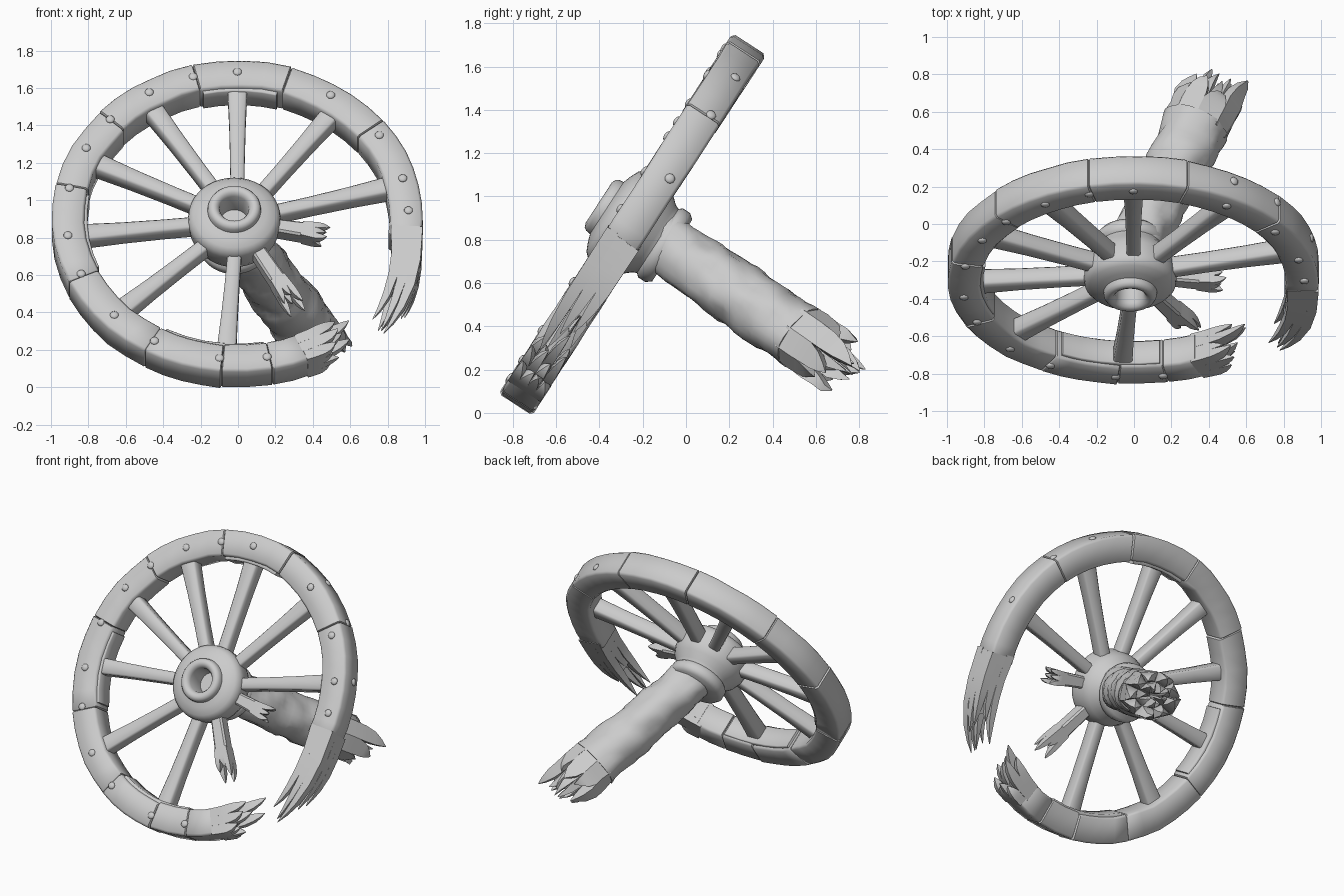
import bpy, bmesh, math, random
from math import cos, sin, pi, radians
from mathutils import Vector, Matrix, noise

random.seed(4)
cube = bpy.data.objects.get("Cube")
if cube:
    bpy.data.objects.remove(cube)

grey = bpy.data.materials.new("weathered_grey")
grey.use_nodes = True
GREY = (0.6, 0.6, 0.6, 1)
grey.diffuse_color = GREY
grey.node_tree.nodes["Principled BSDF"].inputs["Base Color"].default_value = GREY

# Wheel frame: x across, y up the wheel, z out of its front face
WHEEL = Matrix.Translation((-0.003, -0.248, 0.87)) @ Matrix.Rotation(radians(57), 4, 'X')
INNER, OUTER, HALF = 0.82, 0.993, 0.09


def finish(name, bm, matrix=Matrix(), angle=35):
    bmesh.ops.recalc_face_normals(bm, faces=bm.faces)
    mesh = bpy.data.meshes.new(name)
    bm.to_mesh(mesh)
    bm.free()
    mesh.materials.append(grey)
    obj = bpy.data.objects.new(name, mesh)
    bpy.context.collection.objects.link(obj)
    obj.matrix_world = matrix
    bpy.ops.object.select_all(action='DESELECT')
    obj.select_set(True)
    bpy.context.view_layer.objects.active = obj
    bpy.ops.object.shade_smooth_by_angle(angle=radians(angle))


def loft(bm, rings):
    loops = [[bm.verts.new(p) for p in ring] for ring in rings]
    n = len(loops[0])
    for a, b in zip(loops, loops[1:]):
        for i in range(n):
            j = (i + 1) % n
            bm.faces.new((a[i], a[j], b[j], b[i]))
    bm.faces.new(loops[0][::-1])
    bm.faces.new(loops[-1])


def splinters(bm, place, na, nb, length):
    """Fill a cross-section with tapering shards; place(a, b, t) maps to space."""
    for i in range(na):
        for j in range(nb):
            reach = length((i + 0.5) / na, (j + 0.5) / nb) * random.uniform(0.5, 1)
            da, db = random.uniform(-.4, .4), random.uniform(-.4, .4)
            rings = []
            for t, s in ((-0.08, 1), (0.25, 1), (0.5, 1), (0.72, 0.8), (0.88, 0.45), (1, 0.06)):
                ring = []
                for u, v in ((-.5, -.5), (.5, -.5), (.5, .5), (-.5, .5)):
                    a = (i + 0.5 + u * s + da * (1 - s)) / na
                    b = (j + 0.5 + v * s + db * (1 - s)) / nb
                    ring.append(place(a, b, t * reach))
                rings.append(ring)
            loft(bm, rings)


def polar(deg, r, d):
    return Vector((r * cos(radians(deg)), r * sin(radians(deg)), d))


def section(deg, r0, r1, h, c):
    """Chamfered rectangular slice of the rim."""
    pts = ((r0 + c, -h), (r1 - c, -h), (r1, c - h), (r1, h - c),
           (r1 - c, h), (r0 + c, h), (r0, h - c), (r0, c - h))
    return [polar(deg, r, d) for r, d in pts]


# Rim: separate curved blocks meeting at narrow grooves
joints = [-8, 38, 73, 104, 138, 168, 205, 240, 265, 281, 294]
for k, (start, end) in enumerate(zip(joints, joints[1:])):
    bm = bmesh.new()
    wob = random.uniform(-0.006, 0.006)
    r0, r1, h = INNER + wob, OUTER + wob / 2, HALF + wob / 2
    steps = max(2, round((end - start) / 7))
    rings = [section(start + 0.05, r0 + .007, r1 - .007, h - .006, 0.012)]
    for s in range(steps + 1):
        deg = start + 0.35 + (end - start - 0.7) * s / steps
        j = random.uniform(-0.004, 0.004)
        rings.append(section(deg, r0 + j, r1 + j / 2, h + j / 2, 0.014))
    rings.append(section(end - 0.05, r0 + .007, r1 - .007, h - .006, 0.012))
    loft(bm, rings)
    finish(f"rim_block_{k + 1}", bm, WHEEL, 50)

# Liner plates fixed inside some of the blocks
for k, (start, end) in enumerate(((75, 103), (170, 203), (242, 280))):
    bm = bmesh.new()
    loft(bm, [section(start + (end - start) * s / 5, 0.804, 0.84, 0.072, 0.005)
              for s in range(6)])
    finish(f"rim_liner_{k + 1}", bm, WHEEL, 50)

# Broken rim end on the left, drifting slightly outwards
def left_break(a, b, t):
    width = 0.168 - 0.03 * t
    r = 0.908 + 0.13 * max(t, 0) + (a - 0.5) * width
    return polar(-7 - 40 * t, r, (b - 0.5) * 2 * HALF * (1 - 0.1 * t))

bm = bmesh.new()
splinters(bm, left_break, 3, 3, lambda a, b: 1.08 - 0.12 * a)
loft(bm, [section(-6 - 22 * t, 0.84 + .07 * t, 0.98 + .055 * t, 0.082 - .02 * t, 0.014)
          for t in (0, .3, .6, 1)])
finish("rim_broken_end_left", bm, WHEEL)

# Broken rim end at the bottom, longest along the inner edge
def bottom_break(a, b, t):
    return polar(293 + 23 * t, INNER + a * (OUTER - INNER) + 0.03 * (a - 0.3) * t,
                 (b - 0.5) * 2 * HALF)

bm = bmesh.new()
splinters(bm, bottom_break, 3, 4, lambda a, b: 1.08 - 0.55 * a)
finish("rim_broken_end_bottom", bm, WHEEL)


# Spokes: tapered bars widening towards the rim
def spoke_ring(deg, r, w, d):
    m = Matrix.Rotation(radians(deg), 3, 'Z')
    c = 0.011
    pts = ((c - w, -d), (w - c, -d), (w, c - d), (w, d - c),
           (w - c, d), (c - w, d), (-w, d - c), (-w, c - d))
    return [m @ Vector((r, y, z + 0.015)) for y, z in pts]


for k, deg in enumerate((90, 122.5, 154, 186, 222.5, 266, 15, 53.5)):
    bm = bmesh.new()
    loft(bm, [spoke_ring(deg, r, w, d) for r, w, d in
              ((0.15, .037, .05), (0.4, .039, .048), (0.62, .044, .048), (0.85, .053, .052))])
    finish(f"spoke_{k + 1}", bm, WHEEL, 50)

for k, (deg, solid, tip) in enumerate(((-60, 0.44, 0.66), (-10, 0.36, 0.50))):
    bm = bmesh.new()
    loft(bm, [spoke_ring(deg, r, w, 0.046) for r, w in ((0.15, .037), (solid, .044))])
    turn = Matrix.Rotation(radians(deg), 3, 'Z')

    def spoke_break(a, b, t):
        return turn @ Vector((solid + (tip - solid) * t, (a - .5) * (.088 + .03 * t),
                              (b - .5) * .092 + .015))
    splinters(bm, spoke_break, 3, 2, lambda a, b: 1.0)
    finish(f"broken_spoke_{k + 1}", bm, WHEEL)

# Hub: turned profile of (radius, depth), with a socket in the front
profile = ((0, .03), (.074, .03), (.078, .155), (.09, .175), (.11, .185), (.13, .178), (.14, .163),
           (.143, .14), (.175, .13), (.22, .11), (.243, .085), (.248, .05), (.24, -.03),
           (.22, -.08), (.185, -.12), (.176, -.14), (.19, -.155), (.19, -.195),
           (.17, -.22), (0, -.22))
bm = bmesh.new()
verts = [bm.verts.new((r, 0, d)) for r, d in profile]
edges = [bm.edges.new(pair) for pair in zip(verts, verts[1:])]
bmesh.ops.spin(bm, geom=verts + edges, cent=(0, 0, 0), axis=(0, 0, 1),
               angle=2 * pi, steps=40, use_merge=True)
bmesh.ops.remove_doubles(bm, verts=bm.verts, dist=0.0005)
finish("hub", bm, WHEEL @ Matrix.Translation((-0.017, 0, 0)), 55)

# Rivets: flattened domes on the front and around the outside
bm = bmesh.new()
def rivet(matrix):
    bmesh.ops.create_icosphere(bm, subdivisions=2, radius=0.024,
                               matrix=matrix @ Matrix.Diagonal((1, 1, 0.5, 1)))

for deg in (2, 15, 34, 57, 90, 105, 121, 138, 152, 169, 188, 204, 224, 241, 264, 280):
    rivet(Matrix.Translation(polar(deg, 0.915, HALF)))
for deg, r in ((-18, 1.01), (16, OUTER), (39, OUTER), (57, OUTER)):
    rivet(Matrix.Translation(polar(deg, r - 0.003, -0.03)) @ Matrix.Rotation(radians(deg), 4, 'Z')
          @ Matrix.Rotation(pi / 2, 4, 'Y'))
finish("rivets", bm, WHEEL, 60)

# Axle: lumpy log leaving the back of the hub, splintered at its far end
base, tip = Vector((0.01, -0.12, 0.80)), Vector((0.45, 0.76, 0.19))
frame = (tip - base).to_track_quat('Z', 'Y')
length = (tip - base).length


def axle_point(angle, r, t):
    full = 0.142 + 0.016 * min(max(t, 0), 0.9)
    wide = 1 + 0.2 * min(max(t, 0), 0.9)
    p = base + frame @ Vector((cos(angle) * full * wide * r, sin(angle) * full * r, t * length))
    lump = (noise.noise(p * 7) + 0.5 * noise.noise(p * 16)) * 0.022 * r
    return p + frame @ Vector((cos(angle), sin(angle), 0)) * lump


SOLID = 0.74
bm = bmesh.new()
loft(bm, [[axle_point(2 * pi * i / 28, 1, SOLID * s / 22) for i in range(28)]
          for s in range(23)])
finish("axle", bm, angle=50)

bm = bmesh.new()
splinters(bm, lambda a, b, t: axle_point(2 * pi * a, 0.12 + 0.88 * b, SOLID + (1.1 - SOLID) * t),
          9, 2, lambda a, b: 0.75 + 0.25 * b)
finish("axle_broken_end", bm, angle=40)
